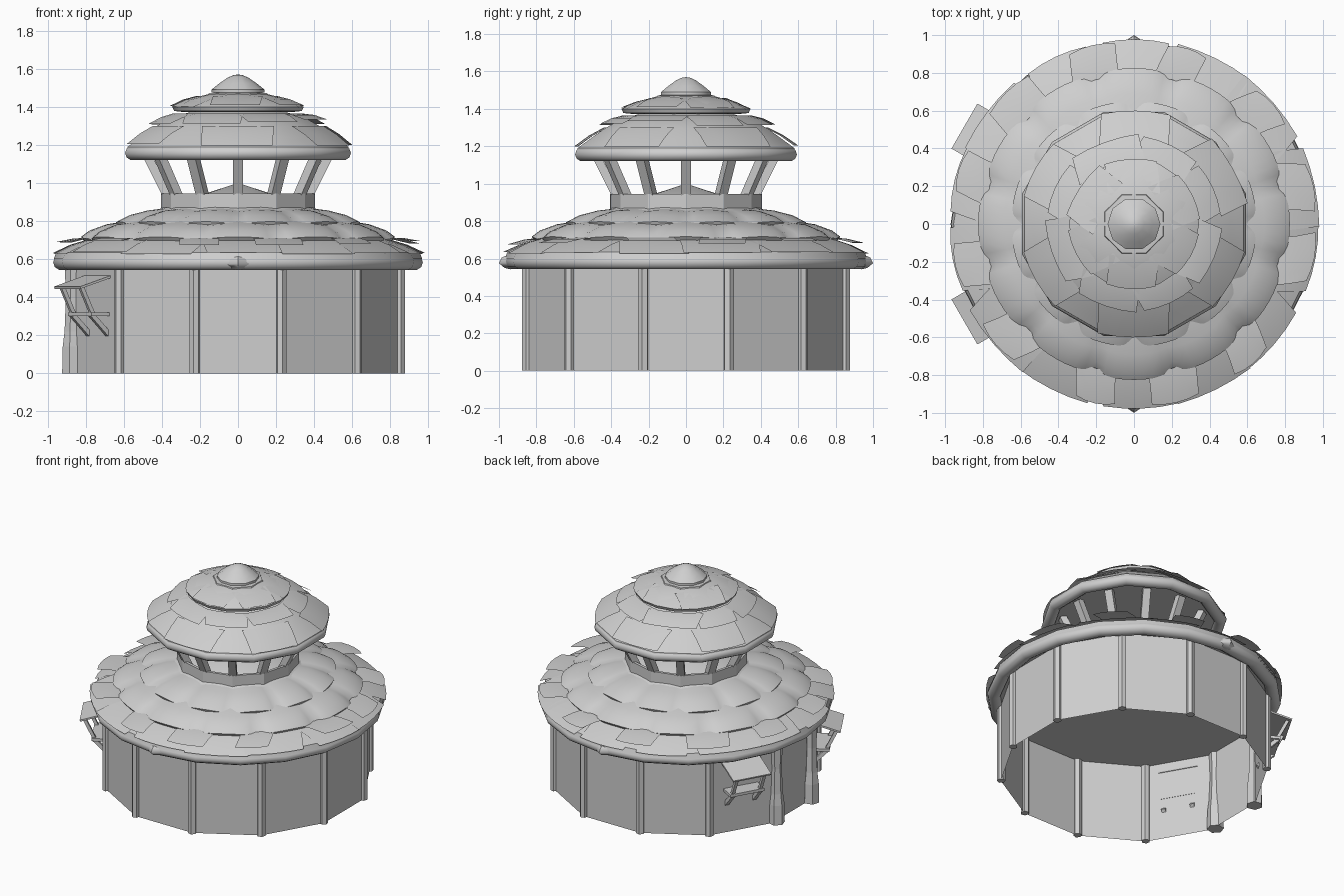
import bpy, bmesh, math, random
from math import cos, sin, radians, tau
from mathutils import Vector, Matrix

random.seed(4)
cube = bpy.data.objects.get("Cube")
if cube:
    bpy.data.objects.remove(cube, do_unlink=True)

grey = bpy.data.materials.new("plain_grey")
grey.use_nodes = True
grey.diffuse_color = (0.62, 0.62, 0.62, 1)
grey.node_tree.nodes["Principled BSDF"].inputs["Base Color"].default_value = (0.62, 0.62, 0.62, 1)


def finish(name, bm, smooth=0):
    bmesh.ops.remove_doubles(bm, verts=bm.verts, dist=0.0005)
    mesh = bpy.data.meshes.new(name)
    bm.to_mesh(mesh)
    bm.free()
    mesh.materials.append(grey)
    if smooth:
        mesh.shade_smooth()
        mesh.set_sharp_from_angle(angle=radians(smooth))
    obj = bpy.data.objects.new(name, mesh)
    bpy.context.collection.objects.link(obj)
    return obj


def polar(angle, r, z, side=0):
    """Point at a distance out from the axis, shifted sideways."""
    a = radians(angle)
    return Vector((r * cos(a) - side * sin(a), r * sin(a) + side * cos(a), z))


def lathe(name, profile, sides, phase=0, smooth=0, puff=0, closed=False):
    """Turn an (r, z) profile; puff swells each side into a rounded pillow."""
    bm = bmesh.new()
    sub = 8 if puff else 1
    count = sides * sub
    rows = []
    for i, (r, z) in enumerate(profile):
        row = []
        fade = 1 - i / len(profile)
        for j in range(count):
            s = (j % sub) / sub * 2 - 1 if puff else 0
            a = phase + 360 * j / count
            row.append(bm.verts.new(polar(a, r * (1 - puff * fade * s ** 4), z - 0.022 * s * s * fade)))
        rows.append(row)
    pairs = list(zip(rows, rows[1:]))
    if closed:
        pairs.append((rows[-1], rows[0]))
    for low, high in pairs:
        for j in range(count):
            k = (j + 1) % count
            bm.faces.new((low[j], low[k], high[k], high[j]))
    return finish(name, bm, smooth)


def rim(name, r, z, thick, tall, sides, phase):
    ring = [(r + thick * cos(tau * i / 10), z + tall * sin(tau * i / 10)) for i in range(10)]
    return lathe(name, ring, sides, phase, 50, closed=True)


def beam(bm, start, end, width, depth, side):
    """Box from start to end; width runs along the side direction."""
    run = end - start
    d = run.normalized()
    t = (side - d * side.dot(d)).normalized()
    n = t.cross(d)
    frame = Matrix((t * width, d * run.length, n * depth)).transposed().to_4x4()
    frame.translation = (start + end) / 2
    bmesh.ops.create_cube(bm, size=1, matrix=frame)


def tangent(angle):
    return polar(angle, 0, 0, 1)


def shingles(name, count, inner, outer, width, phase=0, skew=3, lift=0.015):
    """Ring of thin, curved, slightly uneven plates lying on a roof."""
    bm = bmesh.new()
    for i in range(count):
        a = phase + 360 * i / count
        half = width * random.uniform(0.4, 0.55)
        rise = random.uniform(0, lift)
        turn = random.uniform(-skew, skew)
        rows = []
        for v in (0, 0.5, 1):
            r = inner[0] + (outer[0] - inner[0]) * v
            z = inner[1] + (outer[1] - inner[1]) * v + rise * v + 0.03 * v * (1 - v)
            rows.append([bm.verts.new(polar(a + turn * v, r - 0.02 * (u / 2) ** 2, z, half * u / 2))
                         for u in range(-2, 3)])
        for low, high in zip(rows, rows[1:]):
            for k in range(4):
                bm.faces.new((low[k], high[k], high[k + 1], low[k + 1]))
    return finish(name, bm, 40)


# Drum wall with a six-sided post at each corner
lathe("drum_wall", [(0.882, 0), (0.882, 0.57)], 12, 15)
for i in range(12):
    a = 15 + 30 * i
    if a not in (165, 195):
        post = lathe("wall_post", [(0, 0), (0.029, 0), (0.029, 0.57)], 6, a)
        post.location = polar(a, 0.879, 0)

# Flared entrance pillars
for name, a in (("entrance_pillar_back", 167), ("entrance_pillar_front", 193)):
    shape = [(0, 0), (0.056, 0), (0.053, 0.14), (0.043, 0.22), (0.036, 0.4), (0.042, 0.57)]
    pillar = lathe(name, shape, 6, a)
    pillar.location = polar(a, 0.892, 0)

# Window awnings with shelf and brackets
for name, a in (("window_awning_back", 150), ("window_awning_front", 210)):
    bm = bmesh.new()
    t = tangent(a)
    beam(bm, polar(a, 0.85, 0.508), polar(a, 1.035, 0.45), 0.275, 0.012, t)
    beam(bm, polar(a, 0.85, 0.31), polar(a, 0.96, 0.31), 0.25, 0.02, t)
    for s in (-0.1, 0.1):
        beam(bm, polar(a, 1.01, 0.455, s), polar(a, 0.94, 0.31, s), 0.022, 0.022, t)
        beam(bm, polar(a, 0.95, 0.31, s), polar(a, 0.845, 0.205, s), 0.028, 0.025, t)
    finish(name, bm)

# Main roof: ceiling, rim with a small tip at each end, skirt, plates and pillowed layers
lathe("main_ceiling", [(0.94, 0.57), (0, 0.57)], 28, 90)
rim("main_roof_rim", 0.925, 0.583, 0.046, 0.042, 20, 90)
for name, a in (("back_eave_tip", 90), ("front_eave_tip", 270)):
    tip = lathe(name, [(0, 0.542), (0.03, 0.55), (0.06, 0.575), (0.045, 0.605), (0, 0.625)], 3, a, 60)
    tip.location = polar(a, 0.94, 0)
    tip.scale.x = 2.5
lathe("main_roof_skirt", [(0.968, 0.6), (0.955, 0.635), (0.88, 0.668), (0.78, 0.7), (0.6, 0.755),
                          (0.4, 0.87), (0, 1.0)], 20, 90, 30)
shingles("eave_plates", 14, (0.79, 0.703), (0.978, 0.625), 0.4, 90)
shingles("raised_eave_plates", 12, (0.79, 0.712), (0.972, 0.668), 0.26, 15, 5, 0.03)
lathe("lower_pillow_layer", [(0.81, 0.698), (0.825, 0.717), (0.78, 0.75), (0.69, 0.783), (0.55, 0.805)],
      12, -15, 40, puff=0.055)
lathe("upper_pillow_layer", [(0.64, 0.775), (0.65, 0.797), (0.58, 0.832), (0.48, 0.857), (0.36, 0.87)],
      12, 0, 40, puff=0.05)

# Lookout: low wall and leaning posts
lathe("lookout_wall", [(0.405, 0.85), (0.405, 0.945), (0.385, 0.945), (0.385, 0.85)], 12, 0)
bm = bmesh.new()
for i in range(12):
    a = 30 * i
    beam(bm, polar(a, 0.34, 0.87), polar(a, 0.48, 1.15), 0.052, 0.045, tangent(a))
finish("lookout_posts", bm)

# Lookout roof: ceiling, rim, dome and plates
lathe("lookout_ceiling", [(0.57, 1.15), (0, 1.15)], 12, 15)
rim("lookout_roof_rim", 0.572, 1.157, 0.042, 0.038, 12, 15)
lathe("lookout_dome", [(0.605, 1.165), (0.6, 1.19), (0.53, 1.24), (0.45, 1.295), (0.36, 1.345),
                       (0.25, 1.375)], 12, 15, 30)
shingles("lookout_lower_plates", 6, (0.44, 1.3), (0.6, 1.195), 0.36, 90, 1, 0.01)
shingles("lookout_upper_plates", 8, (0.32, 1.365), (0.46, 1.305), 0.34, 22.5, 4, 0.03)

# Crown disc and pointed cap
lathe("crown_disc", [(0.28, 1.372), (0.335, 1.378), (0.345, 1.4), (0.27, 1.437), (0.15, 1.468), (0, 1.475)],
      16, 0, 35)
shingles("crown_plates", 6, (0.18, 1.457), (0.345, 1.4), 0.3, 30, 4, 0.01)
lathe("cap_base", [(0.175, 1.45), (0.165, 1.472), (0, 1.485)], 8, 22.5)
lathe("pointed_cap", [(0.14, 1.475), (0.14, 1.49), (0.1, 1.522), (0.055, 1.553), (0.025, 1.566), (0, 1.57)],
      10, 0, 40)
